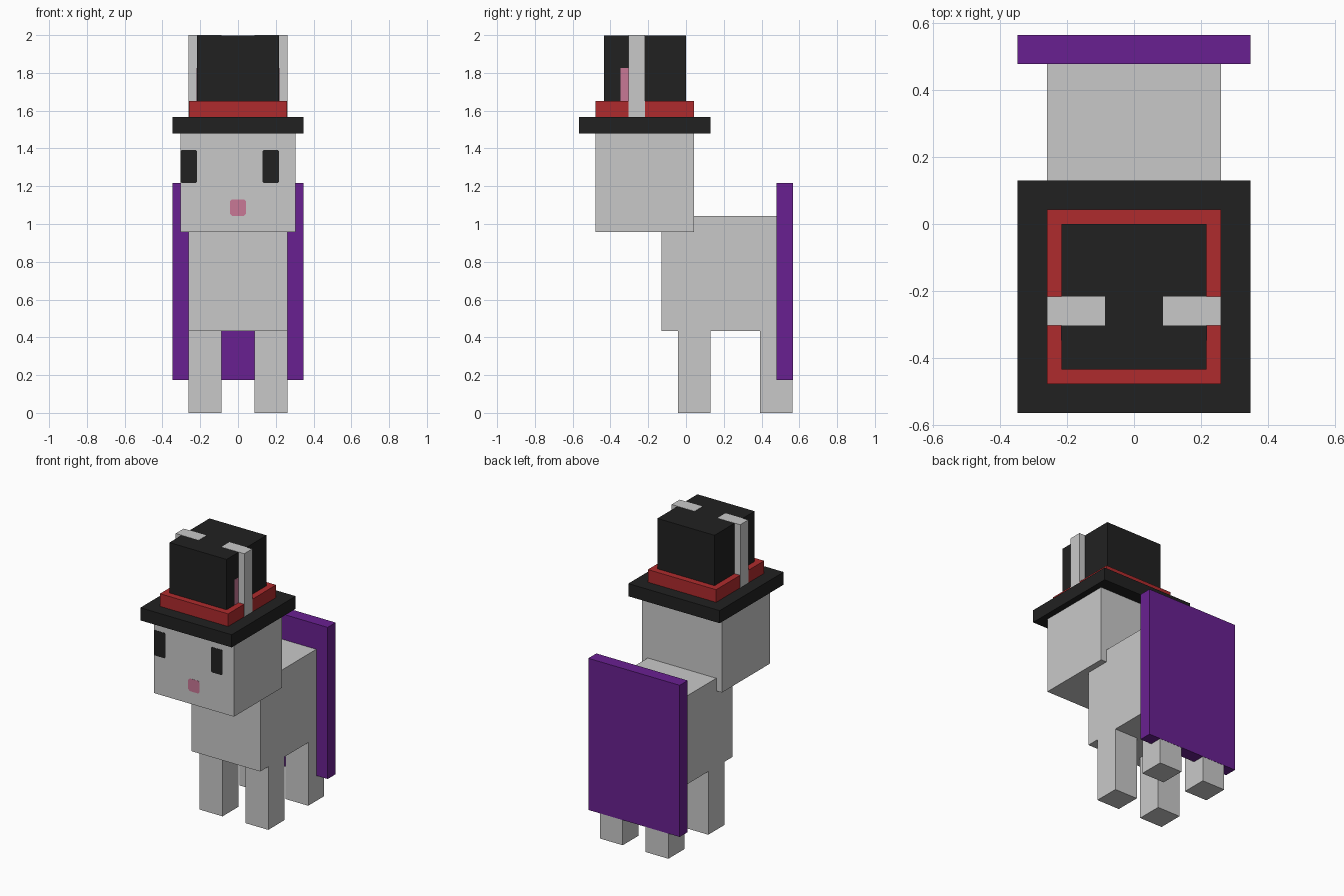
import bpy
import bmesh

cube = bpy.data.objects.get("Cube")
if cube:
    bpy.data.objects.remove(cube, do_unlink=True)

U = 2 / 46      # one block unit
EPS = 0.03      # small lift that keeps flush faces apart


def material(name, rgb):
    m = bpy.data.materials.new(name)
    m.use_nodes = True
    m.diffuse_color = (*rgb, 1)
    m.node_tree.nodes["Principled BSDF"].inputs["Base Color"].default_value = (*rgb, 1)
    return m


grey = material("light grey fur", (0.584, 0.584, 0.584))
black = material("black", (0.0152, 0.0152, 0.0152))
red = material("red", (0.429, 0.024, 0.026))
purple = material("purple", (0.141, 0.0144, 0.283))
pink = material("pink", (0.578, 0.188, 0.305))


def box(name, x, y, z, mat, corner=0):
    """Box from (min, max) ranges in block units; corner clips the edges along y."""
    bm = bmesh.new()
    bmesh.ops.create_cube(bm, size=1)
    for v in bm.verts:
        v.co = [(r[0] if c < 0 else r[1]) * U for c, r in zip(v.co, (x, y, z))]
    if corner:
        edges = [e for e in bm.edges
                 if abs(e.verts[0].co.y - e.verts[1].co.y) > 1e-5]
        bmesh.ops.bevel(bm, geom=edges, offset=corner * U, segments=1, affect='EDGES')
    bmesh.ops.recalc_face_normals(bm, faces=bm.faces)
    mesh = bpy.data.meshes.new(name)
    bm.to_mesh(mesh)
    bm.free()
    mesh.materials.append(mat)
    obj = bpy.data.objects.new(name, mesh)
    bpy.context.collection.objects.link(obj)
    return obj


def pair(name, x, y, z, mat):
    """The same box on both sides."""
    box("left_" + name, x, y, z, mat)
    box("right_" + name, (-x[1], -x[0]), y, z, mat)


# Body, head and legs
box("body", (-6, 6), (-3, 13 - EPS), (10, 24), grey)
box("head", (-7, 7), (-11, 1), (22, 34), grey)
pair("front_leg", (2, 6), (-1, 3), (0, 10), grey)
pair("back_leg", (2, 6), (9, 13 - EPS), (0, 10), grey)

# Face plates
face = (-11 - EPS, -11 + EPS)
box("right_eye", (-7, -5), face, (28, 32), black, 0.15)
box("left_eye", (3, 5), face, (28, 32), black, 0.15)
box("nose", (-1, 1), face, (24, 26), pink, 0.28)

# Hat
box("hat_brim", (-8, 8), (-13, 3), (34, 36), black)
box("hat_band", (-6 + EPS, 6 - EPS), (-11, 1), (36, 38), red)
box("hat_crown", (-5, 5), (-10, 0), (38, 46 - EPS), black)

# Ears poking through the hat
pair("ear", (2, 6), (-7, -5), (36, 46), grey)
pair("inner_ear", (3, 5 + EPS), (-8, -7), (38, 42), pink)

# Cape
box("cape", (-8, 8), (11, 13), (4, 28), purple)
